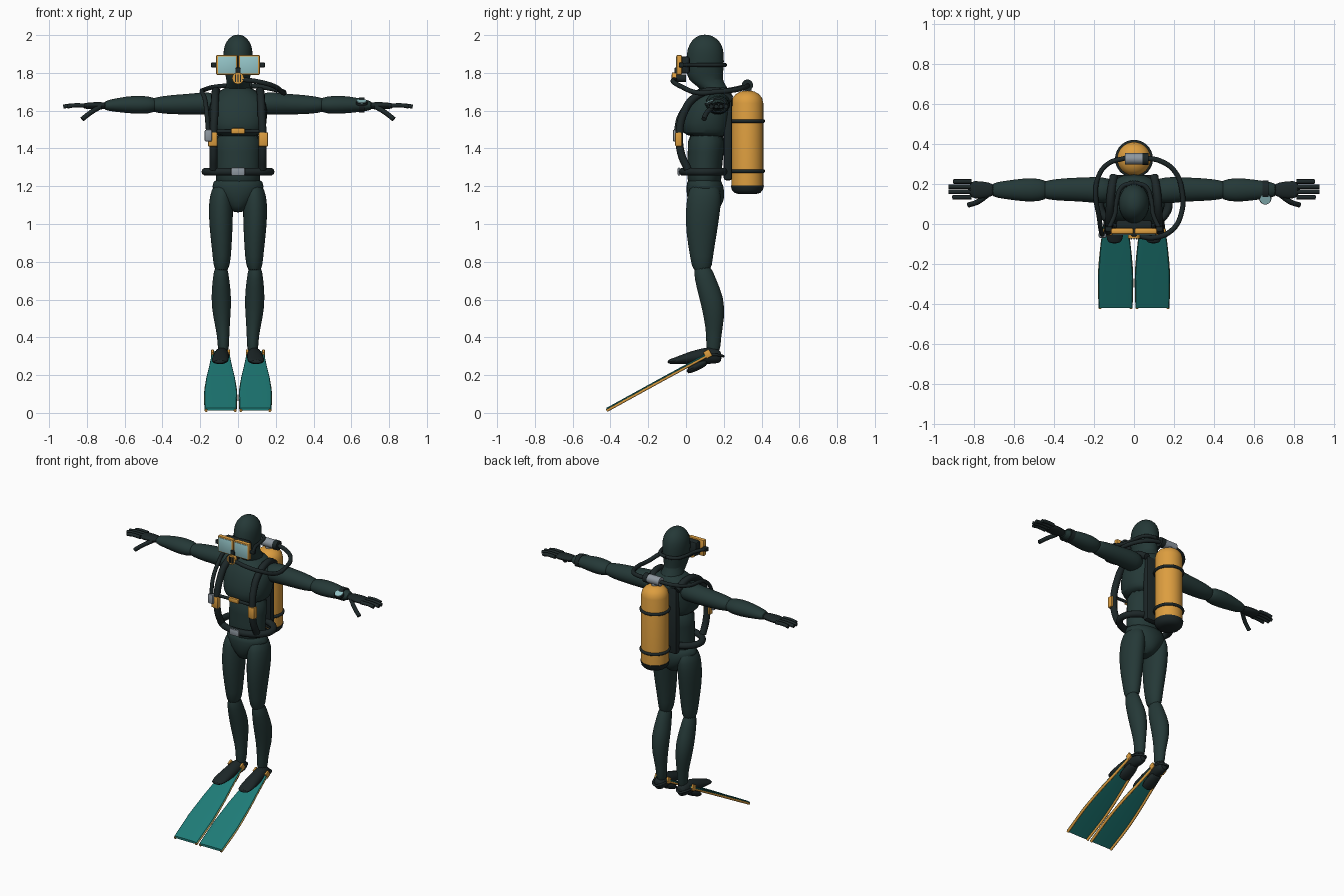
import bpy, bmesh, math
from mathutils import Vector, Matrix

default_cube = bpy.data.objects.get("Cube")
if default_cube:
    bpy.data.objects.remove(default_cube)


def material(name, red, green, blue):
    m = bpy.data.materials.new(name)
    m.use_nodes = True
    m.diffuse_color = (red, green, blue, 1)
    m.node_tree.nodes["Principled BSDF"].inputs["Base Color"].default_value = (red, green, blue, 1)
    return m


SUIT = material("dark green suit", .018, .04, .038)
RUBBER = material("black rubber", .012, .02, .021)
ORANGE = material("orange", .72, .34, .05)
TEAL = material("teal", .013, .2, .185)
GLASS = material("pale blue glass", .3, .56, .58)
METAL = material("grey metal", .27, .31, .35)


def finish(name, mesh, mat, smooth=True):
    """Link a mesh as an object with one colour."""
    obj = bpy.data.objects.new(name, mesh)
    bpy.context.collection.objects.link(obj)
    mesh.materials.clear()
    mesh.materials.append(mat)
    if smooth:
        bpy.ops.object.select_all(action="DESELECT")
        obj.select_set(True)
        bpy.context.view_layer.objects.active = obj
        bpy.ops.object.shade_smooth_by_angle(angle=math.radians(40))
    return obj


def loft(name, sections, mat, axis="Z", side=1, sides=16, power=1, levels=1):
    """Skin oval sections (x, y, z, radius, radius) set square to an axis."""
    u, v = {"X": (1, 2), "Y": (0, 2), "Z": (0, 1)}[axis]
    bm = bmesh.new()
    rings = []
    for x, y, z, ru, rv in sections:
        ring = []
        for i in range(sides):
            a = math.tau * i / sides
            c, s = math.cos(a), math.sin(a)
            p = [x, y, z]
            p[u] += ru * math.copysign(abs(c) ** power, c)
            p[v] += rv * math.copysign(abs(s) ** power, s)
            p[0] *= side
            ring.append(bm.verts.new(p))
        rings.append(ring)
    for lower, upper in zip(rings, rings[1:]):
        for i in range(sides):
            j = (i + 1) % sides
            bm.faces.new((lower[i], lower[j], upper[j], upper[i]))
    bm.faces.new(rings[0])
    bm.faces.new(rings[-1])
    bmesh.ops.recalc_face_normals(bm, faces=bm.faces)
    mesh = bpy.data.meshes.new(name)
    bm.to_mesh(mesh)
    bm.free()
    obj = finish(name, mesh, mat)
    if levels:
        obj.modifiers.new("rounding", "SUBSURF").levels = levels
        obj.modifiers["rounding"].render_levels = levels
    return obj


def tube(name, points, radius, mat, side=1, closed=False):
    """Round hose or strap through the points."""
    curve = bpy.data.curves.new(name, "CURVE")
    curve.dimensions = "3D"
    curve.bevel_depth, curve.bevel_resolution = radius, 3
    curve.use_fill_caps, curve.resolution_u = True, 8
    spline = curve.splines.new("BEZIER")
    spline.bezier_points.add(len(points) - 1)
    spline.use_cyclic_u = closed
    for knot, (x, y, z) in zip(spline.bezier_points, points):
        knot.co = (x * side, y, z)
        knot.handle_left_type = knot.handle_right_type = "AUTO"
    temp = bpy.data.objects.new(name + " path", curve)
    bpy.context.collection.objects.link(temp)
    bpy.context.view_layer.update()
    graph = bpy.context.evaluated_depsgraph_get()
    mesh = bpy.data.meshes.new_from_object(temp.evaluated_get(graph))
    bpy.data.objects.remove(temp)
    return finish(name, mesh, mat)


def oval(y, z, rx, ry, count=12):
    steps = [math.tau * i / count for i in range(count)]
    return [(rx * math.cos(a), y + ry * math.sin(a), z) for a in steps]


def box(name, centre, size, mat, bevel=.006, tilt=0):
    bm = bmesh.new()
    place = Matrix.Translation(centre) @ Matrix.Rotation(tilt, 4, "X") @ Matrix.Diagonal((*size, 1))
    bmesh.ops.create_cube(bm, size=1, matrix=place)
    if bevel:
        bmesh.ops.bevel(bm, geom=bm.edges[:], offset=bevel, segments=2, affect="EDGES", profile=.5)
    mesh = bpy.data.meshes.new(name)
    bm.to_mesh(mesh)
    bm.free()
    return finish(name, mesh, mat)


def disc(name, centre, direction, radius, depth, mat):
    bm = bmesh.new()
    turn = Vector(direction).to_track_quat("Z", "Y").to_matrix().to_4x4()
    bmesh.ops.create_cone(bm, cap_ends=True, segments=24, radius1=radius, radius2=radius,
                          depth=depth, matrix=Matrix.Translation(centre) @ turn)
    mesh = bpy.data.meshes.new(name)
    bm.to_mesh(mesh)
    bm.free()
    return finish(name, mesh, mat)


# Head and trunk
loft("head", [(0, .17, 1.68, .08, .07), (0, .14, 1.73, .066, .078), (0, .1, 1.76, .06, .092),
              (0, .1, 1.82, .076, .102), (0, .102, 1.9, .081, .102), (0, .103, 1.95, .074, .09),
              (0, .102, 1.985, .048, .06), (0, .1, 2.003, .018, .022)], SUIT)
loft("chest", [(0, .12, 1.46, .11, .1), (0, .105, 1.48, .14, .125), (0, .105, 1.53, .155, .135),
               (0, .12, 1.61, .16, .13), (0, .135, 1.67, .145, .115), (0, .145, 1.7, .1, .095),
               (0, .15, 1.73, .068, .075)], SUIT, power=.85)
loft("abdomen", [(0, .1, 1.18, .125, .09), (0, .095, 1.27, .12, .095), (0, .105, 1.38, .122, .095),
                 (0, .11, 1.5, .135, .11)], SUIT)
loft("pelvis", [(0, .1, 1.06, .03, .05), (0, .105, 1.09, .06, .085), (0, .105, 1.15, .125, .105),
                (0, .1, 1.2, .145, .1), (0, .095, 1.25, .125, .09)], SUIT)

for side, word in ((1, "left_"), (-1, "right_")):
    # Legs
    loft(word + "thigh", [(.08, .1, 1.22, .045, .07), (.09, .097, 1.15, .064, .095),
                          (.091, .088, 1.05, .066, .092), (.089, .082, .95, .06, .083),
                          (.085, .082, .82, .049, .06), (.088, .085, .74, .038, .05)], SUIT, side=side)
    loft(word + "calf", [(.09, .085, .79, .034, .045), (.09, .1, .71, .044, .058),
                         (.089, .137, .61, .056, .067), (.086, .15, .5, .046, .055),
                         (.077, .147, .4, .03, .037), (.078, .143, .31, .032, .042)], SUIT, side=side)
    loft(word + "foot", [(.084, .19, .295, .022, .025), (.084, .16, .305, .04, .046),
                         (.088, .09, .302, .041, .044), (.093, .01, .29, .045, .032),
                         (.096, -.06, .275, .046, .018), (.098, -.1, .27, .032, .01)],
         RUBBER, axis="Y", side=side)

    # Swim fins with rails, pocket and heel strap
    outline = [(.13, .32, .045), (.0, .25, .06), (-.12, .185, .076), (-.26, .108, .087), (-.42, .02, .084)]
    loft(word + "fin_blade", [(.092, y, z, r, .007) for y, z, r in outline], TEAL,
         axis="Y", side=side, power=.5, levels=0)
    for edge in (-1, 1):
        tube(word + "fin_rail", [(.092 + edge * (r - .007), y, z - .008) for y, z, r in outline],
             .008, ORANGE, side)
        box(word + "strap_clip", (side * (.092 + edge * .043), .115, .312), (.014, .035, .04), ORANGE, .004, .5)
    loft(word + "foot_pocket", [(.09, .12, .275, .035, .022), (.09, .06, .25, .042, .028),
                                (.09, .0, .22, .045, .02)], RUBBER, axis="Y", side=side)
    tube(word + "heel_strap", [(.048, .12, .31), (.06, .18, .305), (.088, .198, .3),
                               (.115, .18, .305), (.135, .12, .31)], .007, RUBBER, side)

    # Arms and gloved hands
    loft(word + "upper_arm", [(.09, .165, 1.63, .055, .05), (.16, .168, 1.64, .07, .064),
                              (.24, .172, 1.635, .062, .056), (.35, .172, 1.632, .058, .053),
                              (.43, .17, 1.63, .05, .043), (.47, .17, 1.63, .036, .03)],
         SUIT, axis="X", side=side)
    loft(word + "forearm", [(.42, .17, 1.63, .038, .03), (.47, .17, 1.63, .06, .048),
                            (.55, .17, 1.632, .06, .05), (.64, .17, 1.63, .046, .038),
                            (.72, .17, 1.626, .036, .024)], SUIT, axis="X", side=side)
    loft(word + "palm", [(.69, .17, 1.626, .032, .021), (.76, .17, 1.626, .045, .02),
                         (.83, .172, 1.625, .046, .016)], RUBBER, axis="X", side=side)
    for i, tip in enumerate((.905, .925, .925, .9)):
        y = .134 + i * .026
        tube(word + "finger", [(.81, y, 1.627), (.87, y, 1.628), (tip, y, 1.622)], .0115, RUBBER, side)
    tube(word + "thumb", [(.73, .145, 1.62), (.78, .11, 1.59), (.825, .095, 1.555)], .013, RUBBER, side)

    # Harness straps and weight pockets
    tube(word + "shoulder_strap", [(.1, .24, 1.66), (.115, .15, 1.705), (.122, .04, 1.665),
                                   (.125, -.015, 1.58), (.13, -.035, 1.48), (.13, -.025, 1.37),
                                   (.13, .01, 1.29)], .021, RUBBER, side)
    box(word + "weight_pocket", (side * .134, -.04, 1.448), (.05, .035, .075), ORANGE)

    # Mask halves
    box(word + "mask_frame", (side * .059, -.036, 1.842), (.114, .03, .108), ORANGE, .009)
    box(word + "mask_lens", (side * .059, -.051, 1.842), (.096, .006, .09), GLASS, .002)
    box(word + "mask_buckle", (side * .126, -.025, 1.842), (.034, .026, .026), RUBBER)
    tube(word + "mask_strap", [(.125, -.02, 1.842), (.095, .05, 1.842), (.086, .12, 1.842),
                               (.06, .185, 1.842), (0, .207, 1.842)], .011, RUBBER, side)

# Mask skirt and mouthpiece
box("mask_skirt", (0, -.005, 1.842), (.18, .05, .092), RUBBER, .012)
box("nose_pocket", (0, -.045, 1.808), (.028, .034, .04), RUBBER)
disc("mouthpiece", (0, -.035, 1.772), (0, -1, 0), .02, .07, RUBBER)
disc("regulator_cover", (0, -.062, 1.772), (0, -1, 0), .031, .022, ORANGE)
for i in (-1, 0, 1):
    box("regulator_grille", (i * .013, -.074, 1.772), (.007, .006, .04), RUBBER, 0)

# Belt, buckles and chest strap
tube("belt", oval(.1, 1.277, .172, .118), .021, RUBBER, closed=True)
box("belt_buckle", (0, -.037, 1.277), (.072, .014, .042), METAL)
tube("chest_strap", [(-.13, -.035, 1.49), (0, -.033, 1.49), (.13, -.035, 1.49)], .01, RUBBER)
box("chest_buckle", (0, -.04, 1.492), (.072, .02, .03), ORANGE)

# Air tank on its back plate
box("back_plate", (0, .222, 1.45), (.2, .045, .44), RUBBER, .015)
loft("tank", [(0, .325, z, r, r) for z, r in ((1.2, .084), (1.64, .084), (1.667, .078), (1.687, .062),
     (1.7, .04), (1.705, .02))], ORANGE, sides=32, levels=0)
loft("tank_boot", [(0, .325, z, r, r) for z, r in ((1.158, .045), (1.165, .068), (1.18, .082),
     (1.205, .088))], RUBBER, sides=32, levels=0)
for z in (1.28, 1.545):
    tube("tank_band", oval(.325, z, .084, .084), .01, RUBBER, closed=True)
disc("valve_neck", (0, .325, 1.715), (0, 0, 1), .022, .04, METAL)
disc("valve_body", (0, .325, 1.735), (1, 0, 0), .028, .09, METAL)
disc("valve_knob", (.058, .325, 1.735), (1, 0, 0), .03, .03, RUBBER)

# Air hose and gauge hose
tube("air_hose", [(.02, -.06, 1.765), (.1, -.068, 1.755), (.19, -.03, 1.73), (.238, .06, 1.695),
                  (.24, .16, 1.7), (.205, .26, 1.71), (.13, .315, 1.725), (.04, .33, 1.735)], .013, RUBBER)
tube("gauge_hose", [(-.04, .33, 1.735), (-.13, .3, 1.725), (-.18, .23, 1.71), (-.19, .13, 1.7),
                    (-.175, .04, 1.66), (-.165, -.03, 1.58), (-.157, -.055, 1.48)], .012, RUBBER)
box("gauge", (-.157, -.055, 1.468), (.04, .03, .065), METAL, .01)

# Wrist watch
loft("watch_strap", [(x, .17, 1.63, .048, .04) for x in (.64, .67)], RUBBER, axis="X", levels=0)
disc("watch_case", (.655, .128, 1.642), (0, -.4, 1), .03, .014, RUBBER)
disc("watch_face", (.655, .125, 1.65), (0, -.4, 1), .026, .006, GLASS)
